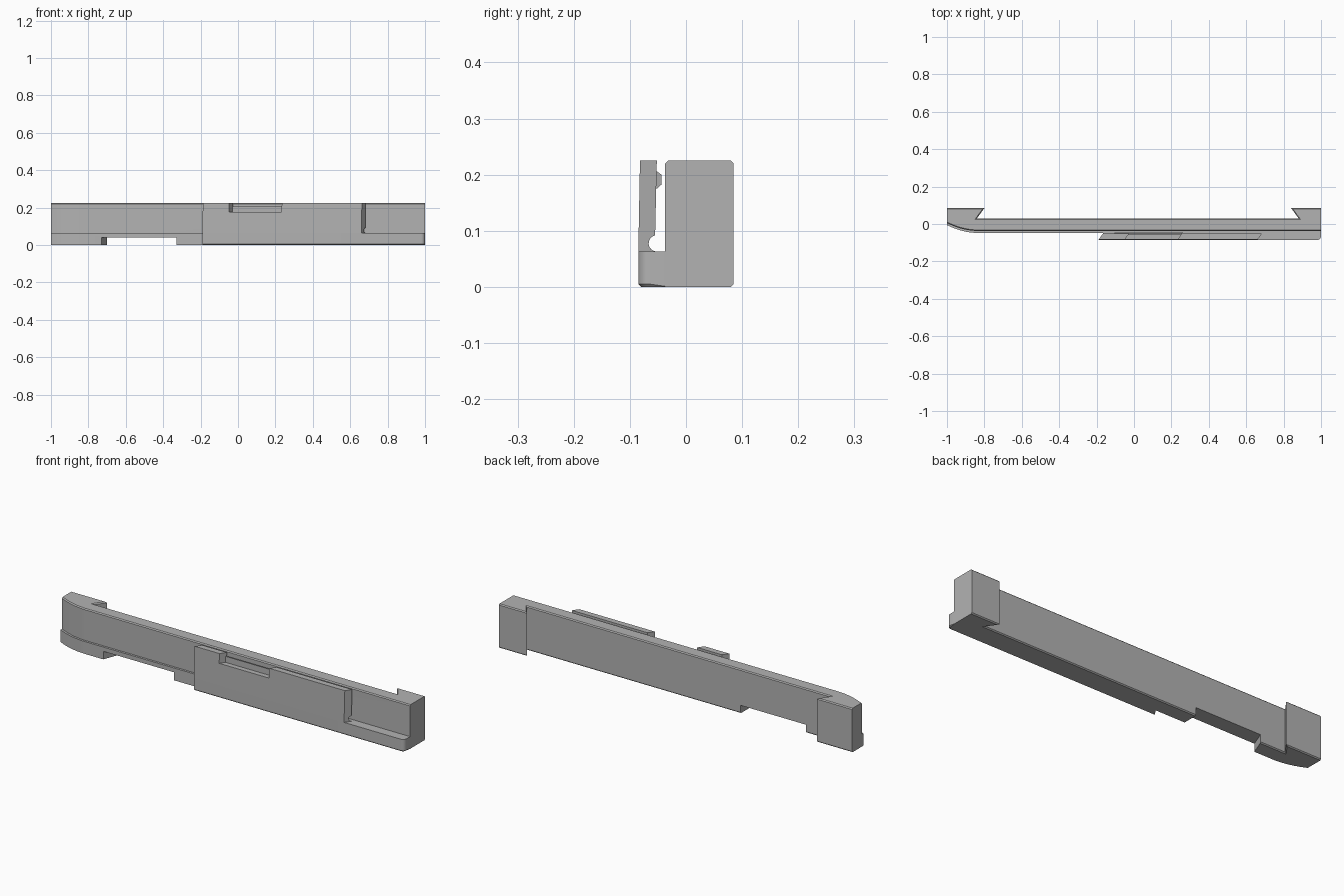
import bpy, bmesh, math

if "Cube" in bpy.data.objects:
    bpy.data.objects.remove(bpy.data.objects["Cube"], do_unlink=True)

grey = bpy.data.materials.new("plain_grey")
grey.use_nodes = True
grey.diffuse_color = (0.45, 0.45, 0.45, 1)
grey.node_tree.nodes["Principled BSDF"].inputs["Base Color"].default_value = (0.45, 0.45, 0.45, 1)

FRONT = -0.085   # front of the wide ledge and clip
BAR = -0.037     # front of the bar
BACK = 0.03      # back of the bar between its end blocks
SHEAR = 0.7      # slant of the clip ends


def extrude(name, start, end, chamfer=None):
    """Solid between two matching loops, with an optional edge test for a small chamfer."""
    bm = bmesh.new()
    a = [bm.verts.new(p) for p in start]
    b = [bm.verts.new(p) for p in end]
    bm.faces.new(a)
    bm.faces.new(b)
    for i in range(len(a)):
        j = (i + 1) % len(a)
        bm.faces.new((a[i], a[j], b[j], b[i]))
    bmesh.ops.recalc_face_normals(bm, faces=bm.faces)
    if chamfer:
        edges = [e for e in bm.edges if chamfer(*(v.co for v in e.verts))]
        bmesh.ops.bevel(bm, geom=edges, offset=0.005, segments=1, affect='EDGES')
    mesh = bpy.data.meshes.new(name)
    bm.to_mesh(mesh)
    bm.free()
    mesh.materials.append(grey)
    ob = bpy.data.objects.new(name, mesh)
    bpy.context.collection.objects.link(ob)
    return ob


def upright(name, outline, z0, z1, chamfer=None):
    return extrude(name, [(x, y, z0) for x, y in outline],
                   [(x, y, z1) for x, y in outline], chamfer)


def along_x(name, profile, x0, x1):
    """Profile in y and z run along x, with parallel slanted ends."""
    def loop(x):
        return [(x + SHEAR * (y - FRONT), y, z) for y, z in profile]
    return extrude(name, loop(x0), loop(x1))


def combine(target, tool, operation):
    mod = target.modifiers.new("combine", 'BOOLEAN')
    mod.object, mod.operation, mod.solver = tool, operation, 'EXACT'
    bpy.context.view_layer.objects.active = target
    bpy.ops.object.modifier_apply(modifier=mod.name)
    bpy.data.objects.remove(tool, do_unlink=True)


def swept_front(offset):
    """Front line of the bar, curving back at its right end."""
    pts = []
    for i in range(13):
        t = 1 - i / 12
        pts.append((-0.83 - 0.17 * t, BAR - offset + 0.042 * t * t))
    return pts


# Main bar with dovetailed end blocks and thin chamfers
TOP = 0.225


def bar_edges(p, q):
    if abs(p.z - q.z) > 0.01 or (abs(p.x - q.x) < 1e-4 and abs(p.x) > 0.99):
        return False
    return p.z > 0.2 or min(p.y, q.y) > 0.02


bar = upright("main_bar", swept_front(0) + [
    (1, BAR), (1, 0.085), (0.84, 0.085), (0.88, BACK),
    (-0.84, BACK), (-0.8, 0.085), (-1, 0.085)], 0, TOP, bar_edges)

# Narrow ledge along the lower front
narrow = upright("narrow_ledge", swept_front(0.011) + [(0, BAR - 0.011), (0, -0.03), (-0.83, -0.03), (-1, 0.012)],
                 0, 0.063)
combine(bar, narrow, 'UNION')

# Wide ledge with a rounded outer corner
corner = [(0.98 + 0.02 * math.sin(a), FRONT + 0.02 - 0.02 * math.cos(a))
          for a in (math.radians(15 * i) for i in range(7))]


def ledge_edges(p, q):
    return max(p.z, q.z) < 0.001 and max(p.y, q.y) < -0.06


wide = upright("wide_ledge", [(-0.15, -0.03), (-0.19 + SHEAR * 0.038, -0.047), (-0.19, FRONT)]
               + corner + [(1, -0.03)], 0, 0.063, ledge_edges)
combine(bar, wide, 'UNION')

# Recess through the underside
recess = upright("recess_cutter", [(-0.734, -0.06), (-0.33, -0.06), (-0.33, 0.05), (-0.692, 0.05)], -0.05, 0.041)
combine(bar, recess, 'DIFFERENCE')

# Spring clip with a round relief at its root
relief = [(-0.052 + 0.0145 * math.cos(a), 0.0775 + 0.0145 * math.sin(a))
          for a in (math.radians(102 + 14 * i) for i in range(13))]
clip = along_x("spring_clip", [(FRONT, 0.063), (-0.082, TOP), (-0.052, TOP)] + relief, -0.19, 0.66)

# Notch in the clip's upper edge
notch = along_x("notch_cutter", [(-0.1, 0.175), (-0.1, 0.3), (-0.04, 0.3), (-0.04, 0.175)], -0.05, 0.232)
combine(clip, notch, 'DIFFERENCE')

# Rail behind the notch
rail = along_x("clip_rail", [(-0.057, 0.175), (-0.057, 0.206), (-0.052, 0.206),
                             (-0.044, 0.2), (-0.044, 0.182), (-0.052, 0.175)], -0.13, 0.232)

for ob in (bar, clip, rail):
    bpy.ops.object.select_all(action='DESELECT')
    ob.select_set(True)
    bpy.context.view_layer.objects.active = ob
    bpy.ops.object.shade_smooth_by_angle(angle=math.radians(25))
